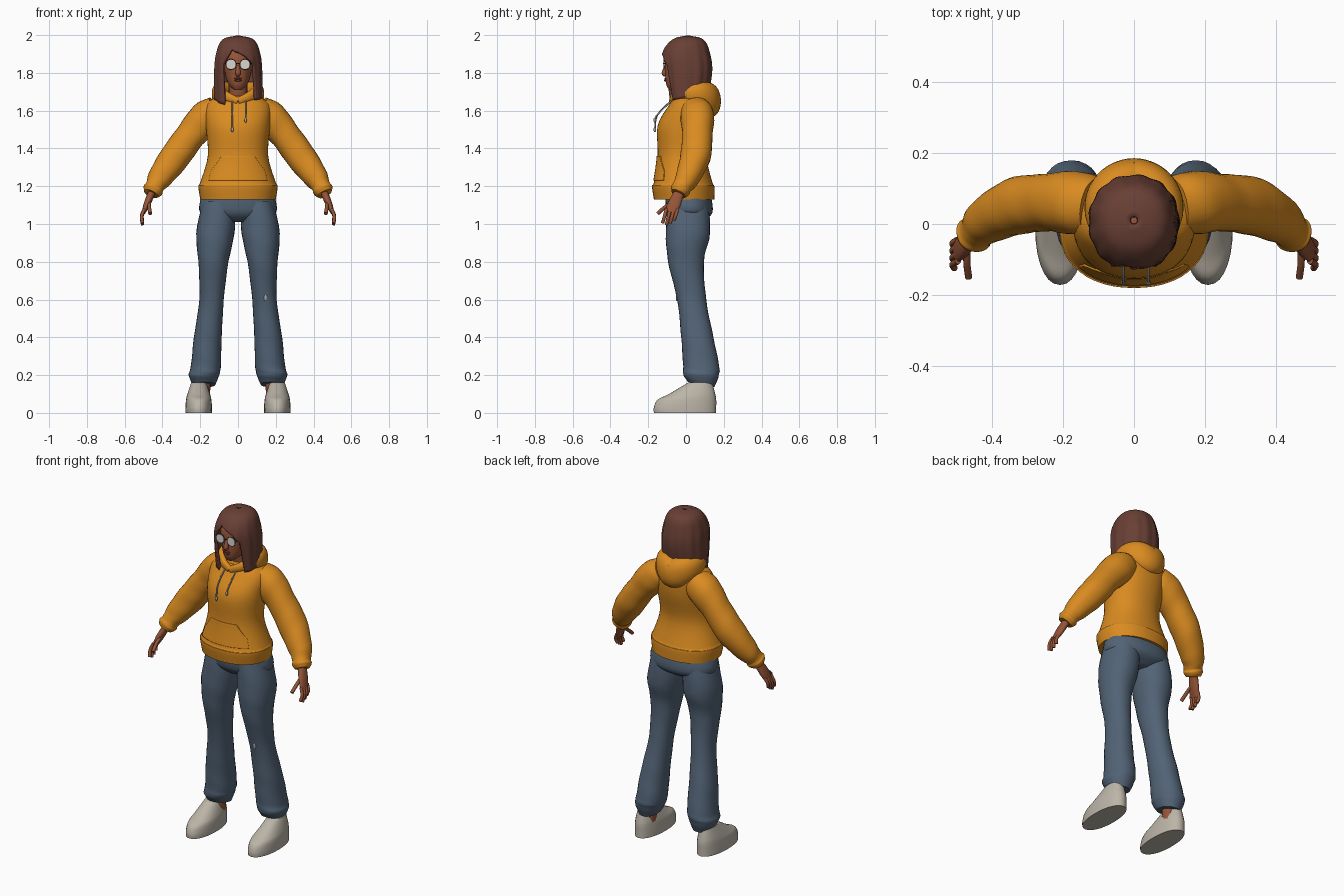
import bpy, bmesh, math
from mathutils import Vector

if "Cube" in bpy.data.objects:
    bpy.data.objects.remove(bpy.data.objects["Cube"])


def material(name, *rgb):
    mat = bpy.data.materials.new(name)
    mat.use_nodes = True
    mat.diffuse_color = (*rgb, 1)
    bsdf = next(node for node in mat.node_tree.nodes if node.type == 'BSDF_PRINCIPLED')
    bsdf.inputs["Base Color"].default_value = (*rgb, 1)
    return mat


ORANGE = material("orange fleece", .7, .26, .015)
DENIM = material("blue denim", .085, .125, .18)
HAIR = material("brown hair", .14, .05, .035)
SKIN = material("warm skin", .3, .09, .04)
SHOE = material("off white canvas", .5, .46, .39)
LENS = material("pale lens", .7, .68, .64)
CORD = material("grey cord", .38, .37, .36)
FRAME = material("dark frame", .08, .04, .02)
LIP = material("lip", .2, .045, .03)

SIDEWAYS, FORWARD, UP = Vector((1, 0, 0)), Vector((0, 1, 0)), Vector((0, 0, 1))


def finish(obj, name, mat):
    obj.name = obj.data.name = name
    obj.data.materials.append(mat)
    obj.data.shade_smooth()
    obj.data.set_sharp_from_angle(angle=math.radians(50))
    return obj


def make(name, verts, faces, mat):
    bm = bmesh.new()
    corners = [bm.verts.new(co) for co in verts]
    for face in faces:
        bm.faces.new([corners[i] for i in face])
    bmesh.ops.remove_doubles(bm, verts=bm.verts, dist=.0002)
    bmesh.ops.recalc_face_normals(bm, faces=bm.faces)
    mesh = bpy.data.meshes.new(name)
    bm.to_mesh(mesh)
    bm.free()
    obj = bpy.data.objects.new(name, mesh)
    bpy.context.collection.objects.link(obj)
    return finish(obj, name, mat)


def spline(rows, steps=5):
    """Smoothly resample rows of numbers."""
    padded = [rows[0], *rows, rows[-1]]
    out = []
    for i in range(len(rows) - 1):
        for k in range(steps):
            t = k / steps
            out.append([b + t * (c - a + t * (2*a - 5*b + 4*c - d + t * (3*b - a - 3*c + d))) / 2
                        for a, b, c, d in zip(*padded[i:i + 4])])
    return out + [list(rows[-1])]


def power(value):
    """Slightly squared-off sine or cosine."""
    return math.copysign(abs(value) ** .92, value)


def tube(name, rows, mat, sides=28, follow=True, ref=FORWARD, depth=1, fold=0):
    """Loft of rounded rings; each row is x, y, z, width and optionally depth."""
    rows = spline(rows)
    centers = [Vector(row[:3]) for row in rows]
    last = len(rows) - 1
    verts, faces = [], []
    for i, row in enumerate(rows):
        along = UP
        if follow:
            along = (centers[min(i + 1, last)] - centers[max(i - 1, 0)]).normalized()
        back = (ref - along * ref.dot(along)).normalized()
        across = along.cross(back)
        width = row[3]
        thick = row[4] if len(row) > 4 else width * depth
        for j in range(sides):
            a = math.tau * j / sides
            swell = 1 + fold * math.sin(2 * a + i) * math.sin(i / 2)
            verts.append(centers[i] + swell * (across * width * power(math.sin(a))
                                               - back * thick * power(math.cos(a))))
    for i in range(last):
        for j in range(sides):
            k, low, high = (j + 1) % sides, i * sides, (i + 1) * sides
            faces.append((low + j, low + k, high + k, high + j))
    faces += [range(sides), range(last * sides, len(verts))]
    return make(name, verts, faces, mat)


def cord(name, path, radius, mat, ref=FORWARD):
    return tube(name, [(*point, radius) for point in path], mat, sides=12, ref=ref)


def profile(rows, x=0):
    """Rows of height, half width, front and back."""
    return [(x, (front + back) / 2, z, width, (back - front) / 2) for z, width, front, back in rows]


def lookup(table, z):
    table = sorted(table)
    z = min(max(z, table[0][0]), table[-1][0])
    for low, high in zip(table, table[1:]):
        if z <= high[0]:
            f = (z - low[0]) / ((high[0] - low[0]) or 1)
            return [a + (b - a) * f for a, b in zip(low, high)][1:]


def shell(name, rows, mat, top, bottom, start, end, thickness, wave=0, ease=1):
    """Partial wall around a profile, between two angled edges."""
    table = [(z, x, y, rx, ry) for x, y, z, rx, ry in spline(rows)]
    columns, levels, verts, faces = 72, 30, [], []
    for i in range(levels + 1):
        v = (i / levels) ** ease
        edge_z = top + (bottom(math.pi) - top) * v
        first, final = lookup(start, edge_z)[0], lookup(end, edge_z)[0]
        for j in range(columns + 1):
            a = math.radians(first + (final - first) * j / columns)
            z = top + (bottom(a) - top) * v
            x, y, rx, ry = lookup(table, z)
            swell = 1 + wave * math.sin(13 * a) * min(1, 3 * v)
            verts.append((x + rx * swell * power(math.sin(a)), y - ry * swell * power(math.cos(a)), z))
    for i in range(levels):
        for j in range(columns):
            q = i * (columns + 1) + j
            faces.append((q, q + 1, q + columns + 2, q + columns + 1))
    obj = make(name, verts, faces, mat)
    solid = obj.modifiers.new("thickness", 'SOLIDIFY')
    solid.thickness, solid.offset = thickness, 0


def ball(name, location, scale, mat):
    bpy.ops.mesh.primitive_uv_sphere_add(segments=20, ring_count=12, location=location)
    bpy.context.object.scale = scale
    finish(bpy.context.object, name, mat)


# Hoodie body with ribbed hem and front pocket
body = profile([(1.13, .2, -.17, .15), (1.2, .21, -.18, .15), (1.22, .2, -.17, .14), (1.36, .16, -.15, .11),
                (1.52, .17, -.15, .14), (1.63, .17, -.09, .14), (1.68, .1, -.06, .1)])
tube("hoodie_body", body, ORANGE, sides=48, follow=False)
shell("front_pocket", body, ORANGE, top=1.36, bottom=lambda a: 1.23,
      start=[(1.28, -50), (1.36, -30)], end=[(1.28, 50), (1.36, 30)], thickness=.01)

# Hood gathered around the neck, fullest at the back
hood = []
for step in range(13):
    turn = math.tau * step / 12
    fullness = (1 - math.cos(turn)) / 2
    hood.append((.1 * math.sin(turn), .025 - .1 * math.cos(turn), 1.65 + .04 * abs(math.sin(turn)),
                 .015 + .045 * fullness, .02 + .065 * fullness))
tube("hood", hood, ORANGE, ref=UP)

# Jeans seat
tube("jeans_seat", profile([(1.16, .19, -.11, .13), (1.06, .2, -.1, .14), (1.01, .08, -.05, .08)]),
     DENIM, sides=40, follow=False)

# Neck, head and facial features
cord("neck", [(0, .03, 1.62), (0, .01, 1.77)], .05, SKIN)
tube("head", profile([(1.71, .02, -.09, -.05), (1.74, .05, -.105, .03), (1.8, .07, -.11, .08),
                      (1.9, .08, -.105, .1), (1.97, .03, -.04, .04)]), SKIN, follow=False)
tube("nose", [(0, -.1, 1.85, .006), (0, -.115, 1.8, .014), (0, -.1, 1.79, .01)], SKIN, sides=16)
ball("upper_lip", (0, -.108, 1.77), (.022, .007, .005), LIP)
ball("lower_lip", (0, -.108, 1.76), (.018, .008, .006), LIP)

# Bobbed hair with a side parting and a face opening, longer at the front
hair = profile([(1.99, .01, 0, .02), (1.97, .08, -.07, .09), (1.9, .11, -.12, .12),
                (1.8, .12, -.12, .13), (1.62, .12, -.09, .1)])


def hair_bottom(a):
    drop = .045 if math.sin(a) < 0 else .02
    return 1.67 - drop * max(0, math.cos(a))


shell("hair", hair, HAIR, top=1.99, bottom=hair_bottom,
      start=[(1.65, 48), (1.85, 40), (1.89, 20), (1.93, -15)],
      end=[(1.65, 328), (1.86, 321), (1.93, 345)], thickness=.014, wave=.018, ease=1.4)

# Glasses bridge
cord("glasses_bridge", [(-.012, -.119, 1.85), (.012, -.119, 1.85)], .003, FRAME)

for s, side in ((1, "left"), (-1, "right")):
    def mirrored(points):
        return [(x * s, *rest) for x, *rest in points]

    # Glasses and brow
    cord(side + "_lens", mirrored([(.037, -.12, 1.845), (.037, -.114, 1.845)]), .025, LENS, ref=UP)
    bpy.ops.mesh.primitive_torus_add(location=(.037 * s, -.117, 1.845), rotation=(math.pi / 2, 0, 0),
                                     major_radius=.026, minor_radius=.0025, minor_segments=8)
    finish(bpy.context.object, side + "_lens_rim", FRAME)
    cord(side + "_glasses_temple", mirrored([(.063, -.117, 1.85), (.085, .02, 1.85)]), .002, FRAME, ref=UP)
    cord(side + "_eyebrow", mirrored([(.015, -.105, 1.88), (.055, -.08, 1.88)]), .003, HAIR)

    # Sleeve with gathered cuff
    sleeve = [(.11, .05, 1.6, .08), (.17, .06, 1.56, .09), (.25, .06, 1.47, .08), (.33, .05, 1.36, .08),
              (.41, .01, 1.25, .065), (.44, -.02, 1.2, .05), (.45, -.03, 1.18, .053), (.46, -.04, 1.16, .04)]
    tube(side + "_sleeve", mirrored(sleeve), ORANGE, fold=.025)

    # Hand with curled fingers
    palm = [(.45, -.03, 1.18, .02, .025), (.48, -.06, 1.11, .018, .034), (.5, -.08, 1.06, .01, .03)]
    tube(side + "_palm", mirrored(palm), SKIN)
    for i, (finger, reach) in enumerate(zip(("index", "middle", "ring", "little"), (.07, .08, .07, .055))):
        y = .02 * i - .104
        joints = [(.495, y, 1.08), (.51, y - .01, 1.075 - reach / 2), (.505, y - .02, 1.075 - reach)]
        cord(f"{side}_{finger}_finger", mirrored(joints), .009, SKIN)
    cord(side + "_thumb", mirrored([(.47, -.06, 1.12), (.47, -.11, 1.09), (.465, -.15, 1.055)]),
         .01, SKIN, ref=SIDEWAYS)

    # Trouser leg, hem dropping toward the heel
    trouser = [(.1, .01, 1.12, .09), (.12, .01, .95, .1), (.13, 0, .8, .08), (.14, .03, .6, .065),
               (.16, .06, .4, .073), (.17, .08, .25, .08), (.18, .08, .2, .08), (.18, .08, .15, .06)]
    leg = tube(side + "_trouser_leg", mirrored(trouser), DENIM, follow=False, depth=1.18, fold=.02)
    for vert in leg.data.vertices:
        vert.co.z -= max(0, .2 - vert.co.z) * (vert.co.y - .08) * 4

    # Ankle and shoe
    cord(side + "_ankle", mirrored([(.19, .08, .08), (.18, .08, .22)]), .04, SKIN)
    shoe = [(0, .07, -.17, .16), (.03, .07, -.17, .16), (.07, .067, -.15, .16),
            (.1, .06, -.09, .155), (.16, .04, .01, .14)]
    tube(side + "_shoe", profile(shoe, x=.208 * s), SHOE, follow=False)

# Drawstrings with end tips
for name, x, end in (("right", -.03, 1.5), ("left", .04, 1.55)):
    cord(name + "_drawstring", [(x, -.07, 1.66), (x, -.15, 1.58), (x, -.165, end)], .004, CORD)
    ball(name + "_drawstring_tip", (x, -.165, end), (.007, .007, .014), CORD)

# Frayed patch on the knee
ball("knee_fray", (.146, -.05, .61), (.008, .004, .017), CORD)
